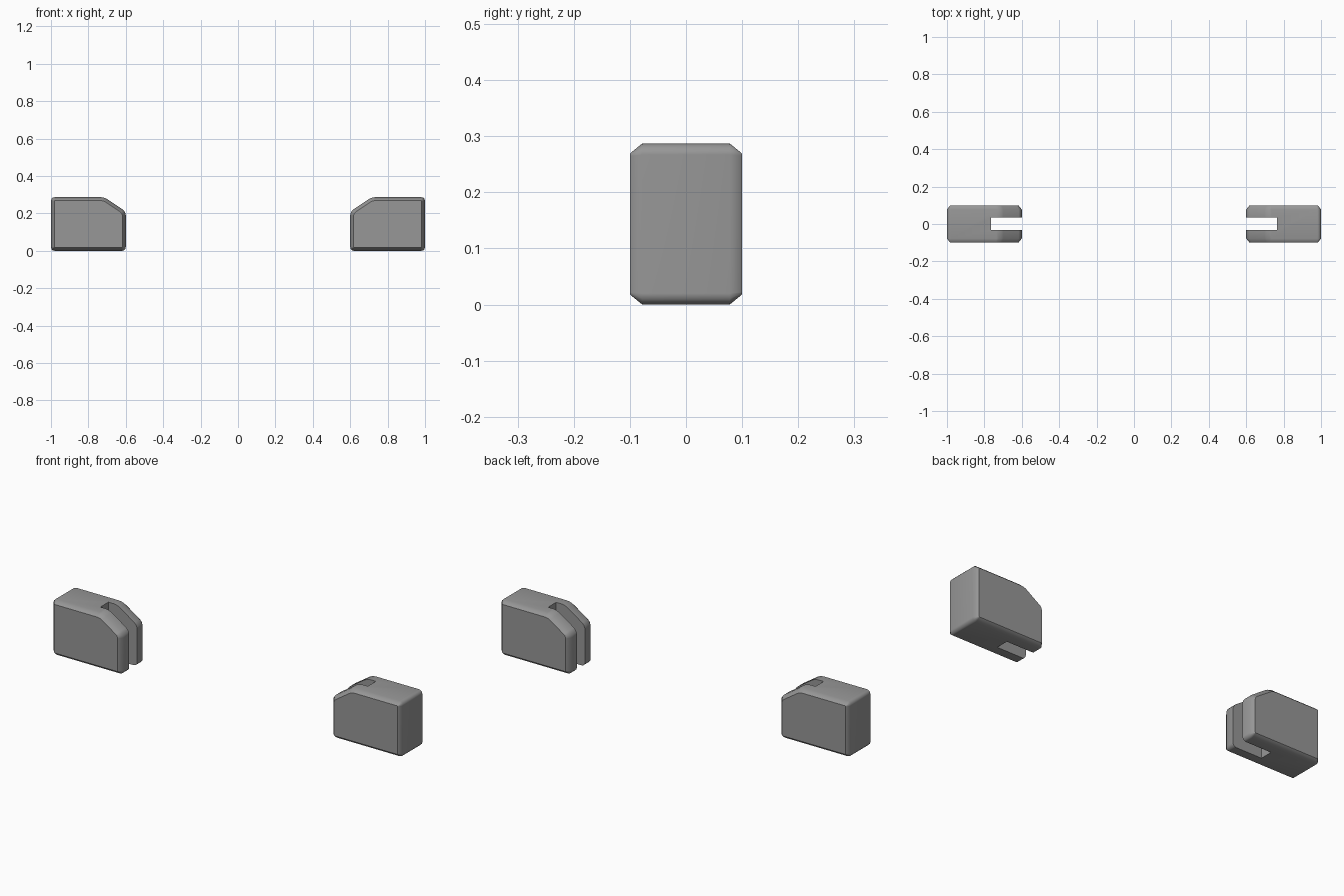
import bpy, bmesh, math

if "Cube" in bpy.data.objects:
    bpy.data.objects.remove(bpy.data.objects["Cube"])

# Side outline of one clip block (x, z) for the +x side
OUTLINE = [(0.6, 0), (1.0, 0), (1.0, 0.287), (0.715, 0.287), (0.6, 0.21)]
HALF_FLAT, HALF_DEPTH, INSET, ROUND = 0.078, 0.1, 0.018, 0.02

# Dark grey finish
grey = bpy.data.materials.new("dark_grey")
grey.diffuse_color = (0.31, 0.31, 0.31, 1)
grey.use_nodes = True
grey.node_tree.nodes["Principled BSDF"].inputs["Base Color"].default_value = grey.diffuse_color


def make_block(name, side):
    bm = bmesh.new()
    # Prism from the outline
    cap = bm.faces.new([bm.verts.new((side * x, -HALF_FLAT, z)) for x, z in OUTLINE])
    ext = bmesh.ops.extrude_face_region(bm, geom=[cap], use_keep_orig=True)
    for v in ext["geom"]:
        if isinstance(v, bmesh.types.BMVert):
            v.co.y = HALF_FLAT
    bmesh.ops.recalc_face_normals(bm, faces=bm.faces[:])
    # Rounded outline corners
    across = [e for e in bm.edges if abs(e.verts[0].co.y - e.verts[1].co.y) > 0.1]
    bmesh.ops.bevel(bm, geom=across, offset=ROUND, segments=3, profile=0.5, affect='EDGES')
    # Chamfered front and back faces
    caps = [f for f in bm.faces if abs(f.normal.y) > 0.9]
    bmesh.ops.inset_individual(bm, faces=caps, thickness=INSET, use_even_offset=True)
    for f in caps:
        for v in f.verts:
            v.co.y = math.copysign(HALF_DEPTH, v.co.y)
    bmesh.ops.recalc_face_normals(bm, faces=bm.faces[:])
    mesh = bpy.data.meshes.new(name)
    bm.to_mesh(mesh)
    bm.free()
    mesh.materials.append(grey)
    block = bpy.data.objects.new(name, mesh)
    bpy.context.collection.objects.link(block)

    # Vertical slot open towards the centre
    bpy.ops.mesh.primitive_cube_add(size=1, location=(side * 0.6325, 0.001, 0.15))
    cutter = bpy.context.object
    cutter.name = name + "_slot_cutter"
    cutter.scale = (0.265, 0.066, 0.6)
    cutter.hide_render = True
    cutter.data.materials.append(grey)
    mod = block.modifiers.new("slot", 'BOOLEAN')
    mod.operation, mod.solver, mod.object = 'DIFFERENCE', 'EXACT', cutter
    bpy.ops.object.select_all(action='DESELECT')
    block.select_set(True)
    bpy.context.view_layer.objects.active = block
    bpy.ops.object.modifier_apply(modifier=mod.name)
    bpy.data.objects.remove(cutter)
    # Soft chamfers, sharp slot edges
    bpy.ops.object.shade_smooth_by_angle(angle=math.radians(50))
    weighted = block.modifiers.new("weighted_normals", 'WEIGHTED_NORMAL')
    weighted.keep_sharp = True


make_block("left_slotted_foot", -1)
make_block("right_slotted_foot", 1)
